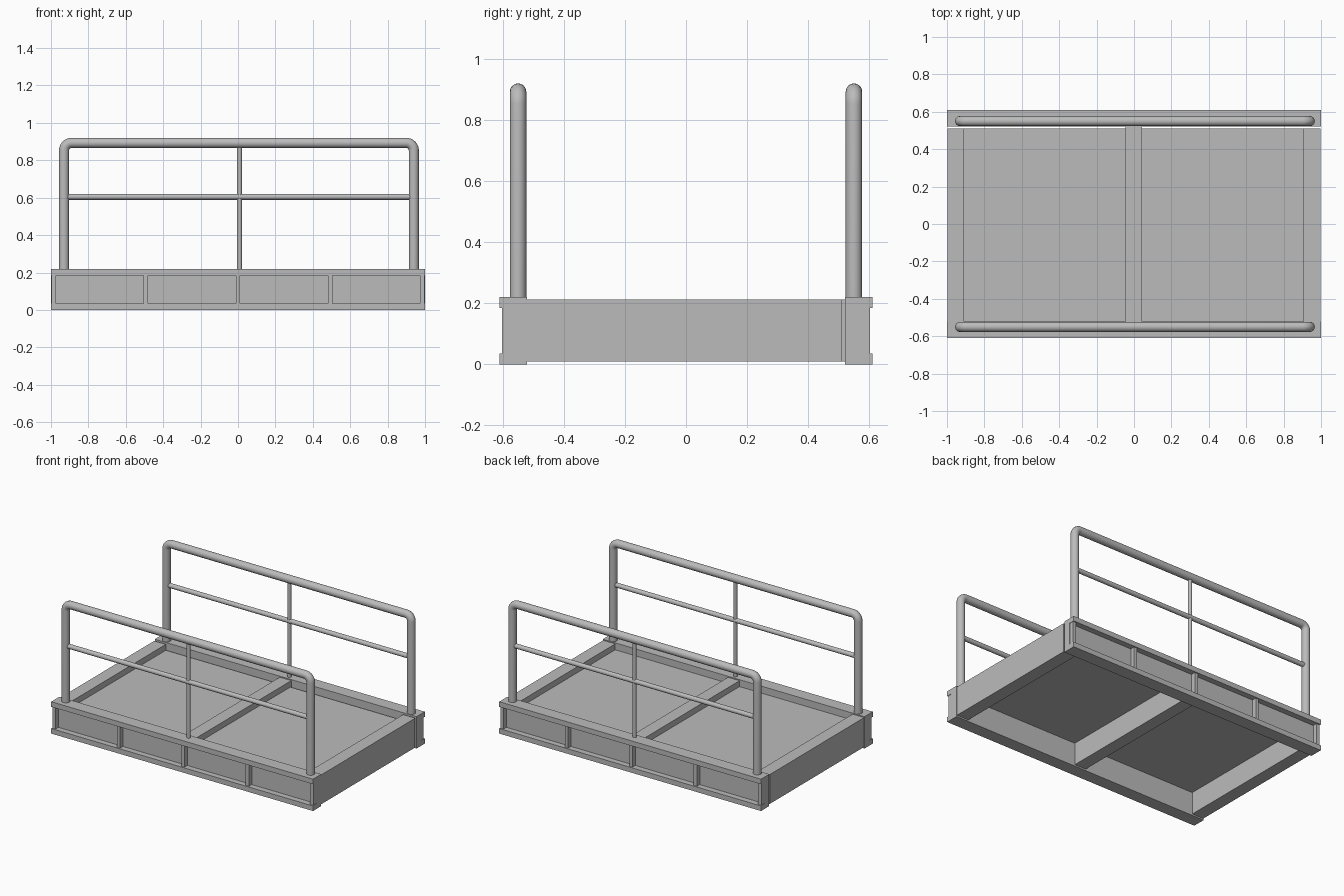
import bpy, math
from mathutils import Vector

cube = bpy.data.objects.get("Cube")
if cube:
    bpy.data.objects.remove(cube, do_unlink=True)

steel = bpy.data.materials.new("grey_steel")
steel.use_nodes = True
GREY = (0.5, 0.5, 0.5, 1)
steel.diffuse_color = GREY
steel.node_tree.nodes["Principled BSDF"].inputs["Base Color"].default_value = GREY


def add_mesh(name, verts, faces):
    mesh = bpy.data.meshes.new(name)
    mesh.from_pydata(verts, [], faces)
    mesh.materials.append(steel)
    obj = bpy.data.objects.new(name, mesh)
    bpy.context.collection.objects.link(obj)
    return obj


def extrude_x(name, profile, x0, x1):
    """Closed (y, z) profile swept along x; winding is fixed by its signed area."""
    n = len(profile)
    area = sum(profile[i][0] * profile[(i + 1) % n][1]
               - profile[(i + 1) % n][0] * profile[i][1] for i in range(n))
    if area < 0:
        profile = profile[::-1]
    verts = [(x, y, z) for x in (x0, x1) for y, z in profile]
    faces = [tuple(reversed(range(n))), tuple(range(n, 2 * n))]
    faces += [(i, (i + 1) % n, n + (i + 1) % n, n + i) for i in range(n)]
    return add_mesh(name, verts, faces)


def box(name, x0, x1, y0, y1, z0, z1):
    return extrude_x(name, [(y0, z0), (y1, z0), (y1, z1), (y0, z1)], x0, x1)


def tube(name, points, radius):
    """Round bar along a path, turned into a smooth mesh."""
    curve = bpy.data.curves.new(name, "CURVE")
    curve.dimensions = "3D"
    curve.bevel_depth = radius
    curve.bevel_resolution = 6
    curve.use_fill_caps = True
    spline = curve.splines.new("POLY")
    spline.points.add(len(points) - 1)
    for p, co in zip(spline.points, points):
        p.co = (*co, 1)
    curve.materials.append(steel)
    obj = bpy.data.objects.new(name, curve)
    bpy.context.collection.objects.link(obj)
    bpy.ops.object.select_all(action="DESELECT")
    obj.select_set(True)
    bpy.context.view_layer.objects.active = obj
    bpy.ops.object.convert(target="MESH")
    bpy.ops.object.shade_smooth_by_angle(angle=math.radians(40))
    return bpy.context.object


# Overall sizes
TOP, FLANGE = 0.22, 0.035
INNER, WEB, OUTER = 0.52, 0.57, 0.61
RAIL_L, RAIL_R, RAIL_TOP, BEND = -0.93, 0.94, 0.893, 0.04

for side, s in (("front", -1), ("back", 1)):
    # Channel beam, open outward
    channel = [(INNER, 0), (OUTER, 0), (OUTER, FLANGE), (WEB, FLANGE),
               (WEB, TOP - FLANGE), (OUTER, TOP - FLANGE), (OUTER, TOP), (INNER, TOP)]
    extrude_x(side + "_channel_beam", [(s * y, z) for y, z in channel], -1, 1)

    # Stiffener plates inside the channel
    for i in range(5):
        x = -0.985 + i * 0.4925
        ya, yb = sorted((s * WEB, s * 0.602))
        box(f"{side}_stiffener_{i + 1}", x - 0.012, x + 0.012, ya, yb,
            FLANGE, TOP - FLANGE)

    # Handrail hoop with rounded corners
    y = s * 0.55
    path = [Vector((RAIL_L, y, TOP - 0.01))]
    for cx, start in ((RAIL_L + BEND, 180), (RAIL_R - BEND, 90)):
        for k in range(9):
            a = math.radians(start - k * 90 / 8)
            path.append(Vector((cx + BEND * math.cos(a), y,
                                RAIL_TOP - BEND + BEND * math.sin(a))))
    path.append(Vector((RAIL_R, y, TOP - 0.01)))
    tube(side + "_handrail", path, 0.027)
    tube(side + "_mid_rail", [(RAIL_L, y, 0.605), (RAIL_R, y, 0.605)], 0.016)
    tube(side + "_middle_post", [(0.008, y, TOP - 0.01), (0.008, y, RAIL_TOP)], 0.013)

# Cross beams between the channels
box("left_end_beam", 0.905, 0.997, -INNER, 0.51, 0.01, 0.213)
box("right_end_beam", -0.997, -0.908, -INNER, 0.51, 0.01, 0.213)
box("centre_cross_beam", -0.045, 0.043, -INNER, INNER, 0.01, 0.213)

# Deck plates set below the frame top
box("left_deck_plate", 0.043, 0.905, -INNER, 0.51, 0.163, 0.172)
box("right_deck_plate", -0.908, -0.045, -INNER, 0.51, 0.163, 0.172)
